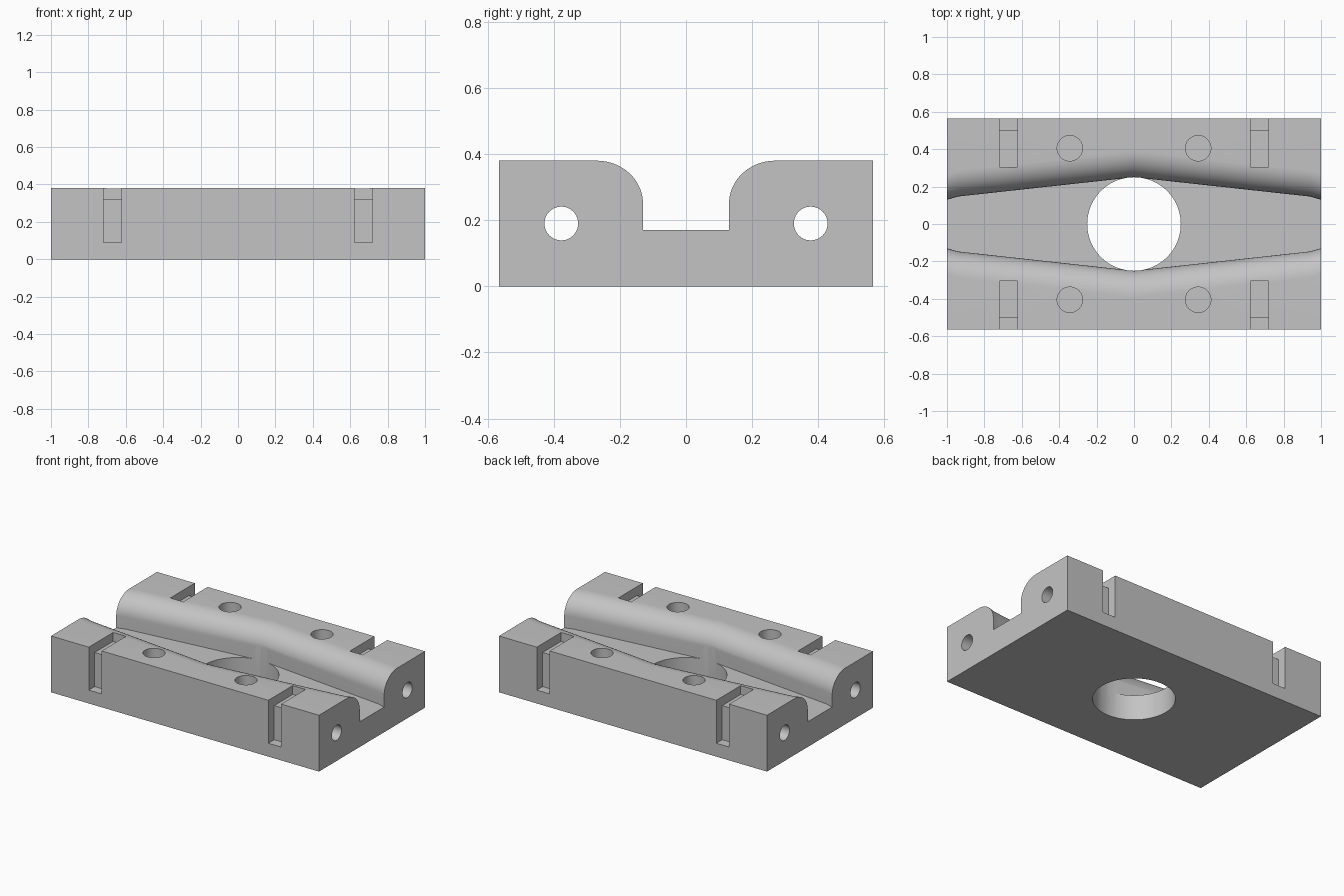
import bpy, bmesh, math
from mathutils import Matrix

cube = bpy.data.objects.get("Cube")
if cube:
    bpy.data.objects.remove(cube, do_unlink=True)

LENGTH, WIDTH, HEIGHT = 2.0, 1.13, 0.38
FLOOR = 0.17

grey = bpy.data.materials.new("light_grey")
grey.use_nodes = True
grey.diffuse_color = (0.55, 0.55, 0.55, 1)
grey.node_tree.nodes["Principled BSDF"].inputs["Base Color"].default_value = grey.diffuse_color


def finish(name, bm):
    bmesh.ops.recalc_face_normals(bm, faces=bm.faces)
    mesh = bpy.data.meshes.new(name)
    bm.to_mesh(mesh)
    bm.free()
    mesh.materials.append(grey)
    obj = bpy.data.objects.new(name, mesh)
    bpy.context.collection.objects.link(obj)
    return obj


def box(name, x0, x1, y0, y1, z0, z1):
    bm = bmesh.new()
    place = Matrix.Translation(((x0 + x1) / 2, (y0 + y1) / 2, (z0 + z1) / 2))
    size = Matrix.Diagonal((x1 - x0, abs(y1 - y0), z1 - z0, 1))
    bmesh.ops.create_cube(bm, size=1, matrix=place @ size)
    return finish(name, bm)


def cylinder(name, radius, depth, centre, along_x=False, sides=48):
    bm = bmesh.new()
    turn = Matrix.Rotation(math.pi / 2, 4, 'Y') if along_x else Matrix()
    bmesh.ops.create_cone(bm, cap_ends=True, segments=sides, radius1=radius, radius2=radius,
                          depth=depth, matrix=Matrix.Translation(centre) @ turn)
    return finish(name, bm)


def channel_section(half):
    # Flat floor, short upright walls, then a quarter round opening outwards
    side = [(half, FLOOR)]
    for i in range(17):
        a = math.pi / 2 * i / 16
        side.append((half + 0.14 * (1 - math.cos(a)), 0.25 + 0.13 * math.sin(a)))
    side.append((half + 0.14, 0.5))
    return side + [(-y, z) for y, z in reversed(side)]


def channel(name):
    bm = bmesh.new()
    rings = []
    for x, half in ((-1.02, 0.13), (-1, 0.13), (-0.94, 0.147), (0, 0.25),
                    (0.94, 0.147), (1, 0.13), (1.02, 0.13)):
        rings.append([bm.verts.new((x, y, z)) for y, z in channel_section(half)])
    for a, b in zip(rings, rings[1:]):
        for i in range(len(a)):
            j = (i + 1) % len(a)
            bm.faces.new((a[i], a[j], b[j], b[i]))
    bm.faces.new(rings[0])
    bm.faces.new(rings[-1])
    return finish(name, bm)


# Main block
block = box("grooved_block", -LENGTH / 2, LENGTH / 2, -WIDTH / 2, WIDTH / 2, 0, HEIGHT)

# Flared channel and central bore
cutters = [channel("channel_cutter"),
           cylinder("bore_cutter", 0.25, 1, (0, 0, 0.1), sides=96)]

for sy in (-1, 1):
    # Lengthwise rod holes
    cutters.append(cylinder("rod_hole_cutter", 0.051, 2.2, (0, sy * 0.377, 0.19), True))
    for sx in (-1, 1):
        # Blind holes in the top
        cutters.append(cylinder("top_hole_cutter", 0.068, 0.3,
                                (sx * 0.343, sy * 0.405, HEIGHT + 0.02)))
        # Strap groove running over the top edge and down the side
        x0, x1 = sx * 0.67 - 0.048, sx * 0.67 + 0.048
        cutters.append(box("top_groove_cutter", x0, x1, sy * 0.305, sy * 0.7, 0.32, 0.5))
        cutters.append(box("side_groove_cutter", x0, x1, sy * 0.502, sy * 0.71, 0.09, 0.51))

bpy.context.view_layer.objects.active = block
for cutter in cutters:
    cutter.hide_render = True
    mod = block.modifiers.new("cut", 'BOOLEAN')
    mod.operation = 'DIFFERENCE'
    mod.solver = 'EXACT'
    mod.object = cutter
    bpy.ops.object.modifier_apply(modifier=mod.name)
    bpy.data.objects.remove(cutter, do_unlink=True)

bpy.ops.object.select_all(action='DESELECT')
block.select_set(True)
bpy.ops.object.shade_smooth_by_angle(angle=math.radians(30))
